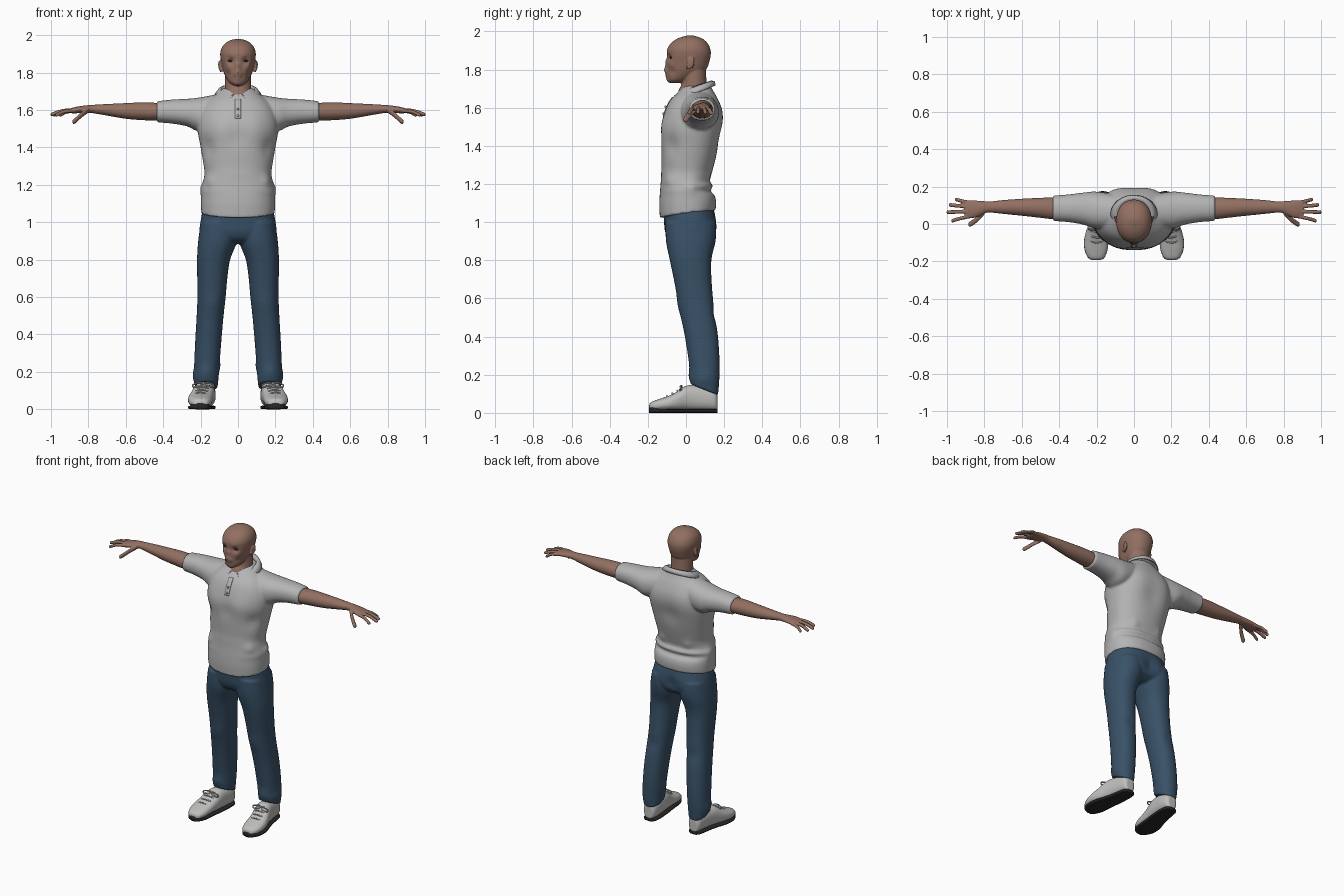
import bpy, bmesh
from math import sin, cos, pi, exp
from mathutils import Matrix, Vector

if "Cube" in bpy.data.objects:
    bpy.data.objects.remove(bpy.data.objects["Cube"])


def material(name, rgb, rough=.8):
    m = bpy.data.materials.new(name)
    m.use_nodes = True
    m.diffuse_color = (*rgb, 1)
    node = next(n for n in m.node_tree.nodes if n.type == "BSDF_PRINCIPLED")
    node.inputs["Base Color"].default_value = (*rgb, 1)
    node.inputs["Roughness"].default_value = rough
    return m


skin = material("brown skin", (.29, .16, .12))
cotton = material("light grey cotton", (.46, .46, .46))
denim = material("blue denim", (.04, .082, .135))
leather = material("pale grey leather", (.52, .52, .51))
rubber = material("black rubber", (.02, .02, .02))
iris = material("dark eye", (.03, .02, .018))


def catmull(a, b, c, d, t):
    return [q + t / 2 * (r - p + t * (2 * p - 5 * q + 4 * r - s + t * (3 * (q - r) + s - p)))
            for p, q, r, s in zip(a, b, c, d)]


def loft(bm, axis, rings, power=2, n=32, steps=4, side=1):
    """Closed tube along an axis; each ring is (position, u min, u max, v min, v max)."""
    ends = [rings[0], *rings, rings[-1]]
    dense = [catmull(*ends[i:i + 4], k / steps) for i in range(len(rings) - 1) for k in range(steps)]
    loops = []
    for t, u0, u1, v0, v1 in dense + [rings[-1]]:
        loop = []
        for k in range(n):
            c, s = cos(2 * pi * k / n), sin(2 * pi * k / n)
            u, v = ((lo + hi) / 2 + (hi - lo) / 2 * (1 if w > 0 else -1) * abs(w) ** (2 / power)
                    for lo, hi, w in ((u0, u1, c), (v0, v1, s)))
            x, y, z = {"x": (t, u, v), "y": (u, t, v), "z": (u, v, t)}[axis]
            loop.append(bm.verts.new((x * side, y, z)))
        loops.append(loop)
    for a, b in zip(loops, loops[1:]):
        for k in range(n):
            bm.faces.new((a[k - 1], a[k], b[k], b[k - 1]))
    bm.faces.new(loops[0])
    bm.faces.new(loops[-1])


def body(rows):
    """Symmetric horizontal rings from (height, half width, front, back)."""
    return [(z, -w, w, f, b) for z, w, f, b in rows]


def digit(bm, points, r):
    """Finger running through points, with a rounded tip."""
    rings = [(x, y - r, y + r, z - r, z + r) for x, y, z in points]
    x, y, z = points[-1]
    rings.append((x + r * .7, y - r / 2, y + r / 2, z - r / 2, z + r / 2))
    loft(bm, "x", rings, n=12)


def sculpt(bm, strokes):
    """Soft pushes, repeated on both sides: (centre, radius, push)."""
    for centre, r, push in strokes:
        for s in ((1, -1) if centre[0] else (1,)):
            c, d = (Vector((p[0] * s, *p[1:])) for p in (centre, push))
            for v in bm.verts:
                v.co += d * exp(-(v.co - c).length_squared / r ** 2)


def blob(bm, centre, size):
    bmesh.ops.create_uvsphere(bm, u_segments=20, v_segments=12, radius=1,
                              matrix=Matrix.LocRotScale(centre, None, size))


def finish(name, bm, mat, voxel=0, relax=0, mirror=False):
    bmesh.ops.recalc_face_normals(bm, faces=bm.faces)
    for f in bm.faces:
        f.smooth = True
    mesh = bpy.data.meshes.new(name)
    bm.to_mesh(mesh)
    bm.free()
    mesh.materials.append(mat)
    ob = bpy.data.objects.new(name, mesh)
    bpy.context.collection.objects.link(ob)
    if voxel:
        m = ob.modifiers.new("fuse", "REMESH")
        m.mode, m.voxel_size, m.use_smooth_shade = "VOXEL", voxel, True
    if relax:
        m = ob.modifiers.new("relax", "SMOOTH")
        m.factor, m.iterations = .5, relax
    if mirror:
        ob.modifiers.new("mirror", "MIRROR")
    return ob


# Head, neck and ears
bm = bmesh.new()
loft(bm, "z", body([
    (1.73, .022, -.085, -.03), (1.745, .045, -.096, .01), (1.77, .062, -.1, .06),
    (1.8, .076, -.1, .105), (1.84, .086, -.1, .122), (1.88, .094, -.1, .13),
    (1.91, .094, -.097, .127), (1.94, .083, -.078, .112), (1.963, .06, -.045, .085),
    (1.976, .03, -.005, .05), (1.98, .008, .015, .03)]), power=2.15, n=72, steps=7)
sculpt(bm, [
    ((.037, -.09, 1.863), .019, (0, .014, 0)), ((.035, -.1, 1.887), .016, (0, -.004, 0)),
    ((0, -.1, 1.84), .014, (0, -.01, 0)), ((0, -.1, 1.815), .013, (0, -.01, 0)),
    ((0, -.105, 1.797), .012, (0, -.016, 0)), ((.015, -.1, 1.793), .009, (0, -.009, 0)),
    ((0, -.1, 1.782), .011, (0, -.007, 0)), ((.014, -.1, 1.781), .009, (0, -.004, 0)),
    ((0, -.1, 1.766), .01, (0, -.007, 0)), ((0, -.095, 1.742), .018, (0, -.006, 0)),
    ((.05, -.08, 1.83), .02, (.003, -.004, 0)), ((.052, -.07, 1.79), .018, (-.004, .003, 0))])
loft(bm, "z", body([(1.6, .075, -.04, .13), (1.68, .072, -.042, .118),
                    (1.73, .07, -.022, .108), (1.82, .068, -.02, .105)]))
for s in (1, -1):
    blob(bm, (s * .094, .025, 1.835), (.008, .018, .031))
    blob(bm, (s * .099, .036, 1.842), (.008, .008, .024))
    blob(bm, (s * .092, .012, 1.812), (.007, .01, .012))
finish("head", bm, skin, voxel=.0045, relax=2)

bm = bmesh.new()
for s in (1, -1):
    blob(bm, (s * .037, -.073, 1.863), (.019, .013, .0075))
finish("eyes", bm, iris)

# Arms and hands
bm = bmesh.new()
loft(bm, "x", [
    (.34, .03, .14, 1.54, 1.635), (.43, .026, .142, 1.543, 1.638), (.5, .033, .14, 1.545, 1.641),
    (.6, .044, .135, 1.553, 1.637), (.7, .054, .128, 1.57, 1.632), (.77, .061, .12, 1.582, 1.628),
    (.8, .056, .122, 1.585, 1.626), (.85, .034, .126, 1.583, 1.62), (.885, .03, .125, 1.582, 1.612),
    (.905, .04, .118, 1.587, 1.605)])
for y, z, reach, spread in ((.042, 1.597, .085, -.024), (.067, 1.6, .11, -.004),
                            (.091, 1.598, .098, .011), (.113, 1.595, .065, .018)):
    digit(bm, [(.87, y, z), (.885 + reach / 2, y + spread / 2, z - .005),
               (.885 + reach, y + spread, z - .023)], .0105)
digit(bm, [(.8, .065, 1.6), (.835, .028, 1.575), (.875, 0, 1.54)], .0155)
finish("arms", bm, skin, voxel=.0045, relax=3, mirror=True)

# Polo shirt: trunk and sleeves fused
bm = bmesh.new()
loft(bm, "z", body([
    (1.05, .196, -.137, .155), (1.1, .198, -.14, .158), (1.14, .197, -.138, .15),
    (1.165, .196, -.136, .128), (1.19, .193, -.134, .142), (1.215, .186, -.132, .126),
    (1.26, .179, -.13, .136), (1.3, .183, -.128, .147), (1.4, .2, -.13, .173), (1.5, .216, -.127, .192),
    (1.58, .205, -.11, .19), (1.64, .17, -.082, .17), (1.69, .11, -.034, .142),
    (1.715, .085, -.01, .13)]), power=2.3, n=64)
for s in (1, -1):
    loft(bm, "x", [(.08, -.02, .15, 1.52, 1.69), (.2, -.025, .172, 1.485, 1.668),
                   (.27, -.004, .168, 1.512, 1.66), (.35, .01, .158, 1.527, 1.656),
                   (.434, .016, .152, 1.534, 1.647)], side=s, power=2.2)
for v in bm.verts:
    if v.co.z < 1.14:
        v.co.z += (.13 * v.co.y + .2 * abs(v.co.x) ** 2 - .01) * (1.14 - v.co.z) / .09
sculpt(bm, [
    ((.09, -.12, 1.5), .07, (0, -.009, 0)), ((0, -.13, 1.45), .05, (0, .006, 0)),
    ((0, .19, 1.45), .07, (0, -.012, 0)), ((.1, .18, 1.55), .07, (0, .006, 0)),
    ((.19, .03, 1.18), .035, (.01, 0, 0)), ((.15, -.09, 1.22), .03, (.005, -.006, 0)),
    ((.1, .13, 1.24), .03, (0, .01, 0)), ((.17, -.08, 1.4), .05, (-.01, .008, 0))])
shirt = finish("polo_shirt", bm, cotton, voxel=.0075, relax=5)

# Folded collar with two points
bm = bmesh.new()
rows = []
for gap, rx, ry, drop in ((.25, .084, .074, .03), (.22, .087, .08, 0), (.36, .106, .1, .008), (.52, .126, .106, .034)):
    row = []
    for k in range(41):
        a = gap + (2 * pi - 2 * gap) * k / 40
        front = max(0, cos(a)) ** 3
        y = .05 - (ry + .4 * drop * front + .012 * front) * cos(a)
        row.append(bm.verts.new((rx * sin(a), y, 1.698 + .34 * y - drop - .3 * drop * front)))
    rows.append(row)
for a, b in zip(rows, rows[1:]):
    for k in range(40):
        bm.faces.new((a[k], a[k + 1], b[k + 1], b[k]))
collar = finish("collar", bm, cotton)
collar.modifiers.new("cloth", "SOLIDIFY").thickness = .007

# Button placket wrapped onto the chest
bm = bmesh.new()
bmesh.ops.create_grid(bm, x_segments=4, y_segments=12, size=1, matrix=Matrix.LocRotScale(
    (0, -.3, 1.605), Matrix.Rotation(pi / 2, 3, "X"), (.015, .05, 1)))
placket = finish("placket", bm, cotton)
wrap = placket.modifiers.new("wrap", "SHRINKWRAP")
wrap.target, wrap.wrap_method, wrap.wrap_mode = shirt, "PROJECT", "ABOVE_SURFACE"
wrap.use_project_y, wrap.use_negative_direction, wrap.offset = True, True, .003
placket.modifiers.new("cloth", "SOLIDIFY").thickness = .003
bm = bmesh.new()
for y, z in ((-.118, 1.57), (-.107, 1.605)):
    blob(bm, (0, y, z), (.006, .006, .006))
finish("buttons", bm, leather)

# Jeans: seat and legs fused
bm = bmesh.new()
loft(bm, "z", body([(1.1, .18, -.115, .135), (1.05, .192, -.118, .15), (1., .201, -.115, .16),
                    (.95, .207, -.11, .158), (.91, .2, -.09, .14), (.885, .17, -.05, .1)]), power=2.3, n=48)
for s in (1, -1):
    loft(bm, "z", [
        (1., .01, .198, -.108, .15), (.9, .006, .213, -.105, .152), (.8, .042, .219, -.085, .133),
        (.7, .057, .218, -.064, .134), (.6, .066, .217, -.045, .142), (.5, .077, .221, -.026, .155),
        (.4, .086, .227, -.006, .168), (.3, .094, .232, .01, .175), (.22, .1, .235, .02, .176),
        (.17, .104, .236, .02, .174), (.12, .108, .23, .025, .168)], side=s, power=2.2)
for v in bm.verts:
    if v.co.z < .2:
        v.co.z += (.1 - v.co.y) * .4 * (.2 - v.co.z) / .08
sculpt(bm, [
    ((0, .17, .97), .045, (0, -.016, 0)), ((.1, .15, .96), .07, (0, .007, 0)),
    ((.14, -.04, .56), .05, (0, -.006, 0)), ((.15, .15, .52), .04, (0, -.008, 0)),
    ((.23, .1, .18), .03, (.007, 0, 0)), ((.17, .03, .2), .03, (0, -.008, 0)),
    ((.1, .1, .23), .025, (-.006, 0, 0))])
finish("jeans", bm, denim, voxel=.0075, relax=3)

# Shoes: uppers share one footprint with the soles
foot = [(-.193, .18, .222, .045), (-.18, .158, .246, .058), (-.14, .142, .264, .073), (-.09, .136, .267, .09),
        (-.045, .132, .258, .113), (0, .126, .243, .142), (.05, .122, .23, .147),
        (.11, .119, .219, .135), (.15, .126, .21, .122), (.165, .142, .196, .1)]
bm = bmesh.new()
loft(bm, "y", [(y, a, b, .012, top) for y, a, b, top in foot], power=2.4, n=40)
finish("shoe_uppers", bm, leather, voxel=.006, relax=3, mirror=True)
bm = bmesh.new()
loft(bm, "y", [(y, a, b, 0, .034 if y < -.15 else .02) for y, a, b, top in foot], power=4, n=40)
finish("soles", bm, rubber, mirror=True)


def lace(name, points, cyclic=False):
    cu = bpy.data.curves.new(name, "CURVE")
    cu.dimensions, cu.bevel_depth, cu.bevel_resolution = "3D", .004, 2
    sp = cu.splines.new("BEZIER")
    sp.bezier_points.add(len(points) - 1)
    sp.use_cyclic_u = cyclic
    for p, co in zip(sp.bezier_points, points):
        p.co, p.handle_left_type, p.handle_right_type = co, "AUTO", "AUTO"
    cu.materials.append(leather)
    ob = bpy.data.objects.new(name, cu)
    bpy.context.collection.objects.link(ob)


# Laces: crossing rows and a bow on each shoe
for s, word in ((1, "left"), (-1, "right")):
    for i in range(4):
        y, z, x = -.1 + .027 * i, .086 + .014 * i, .2 - .005 * i
        lace(f"{word}_lace_{i + 1}", [(s * (x - .035), y + .008, z - .004), (s * x, y, z + .004),
                                      (s * (x + .035), y + .008, z - .004)])
    for d in (1, -1):
        x = .186 + d * .006
        lace(f"{word}_bow_{'outer' if d > 0 else 'inner'}",
             [(s * x, -.022, .132), (s * (x + d * .035), -.03, .138), (s * (x + d * .05), -.026, .122),
              (s * (x + d * .03), -.034, .122)], True)
